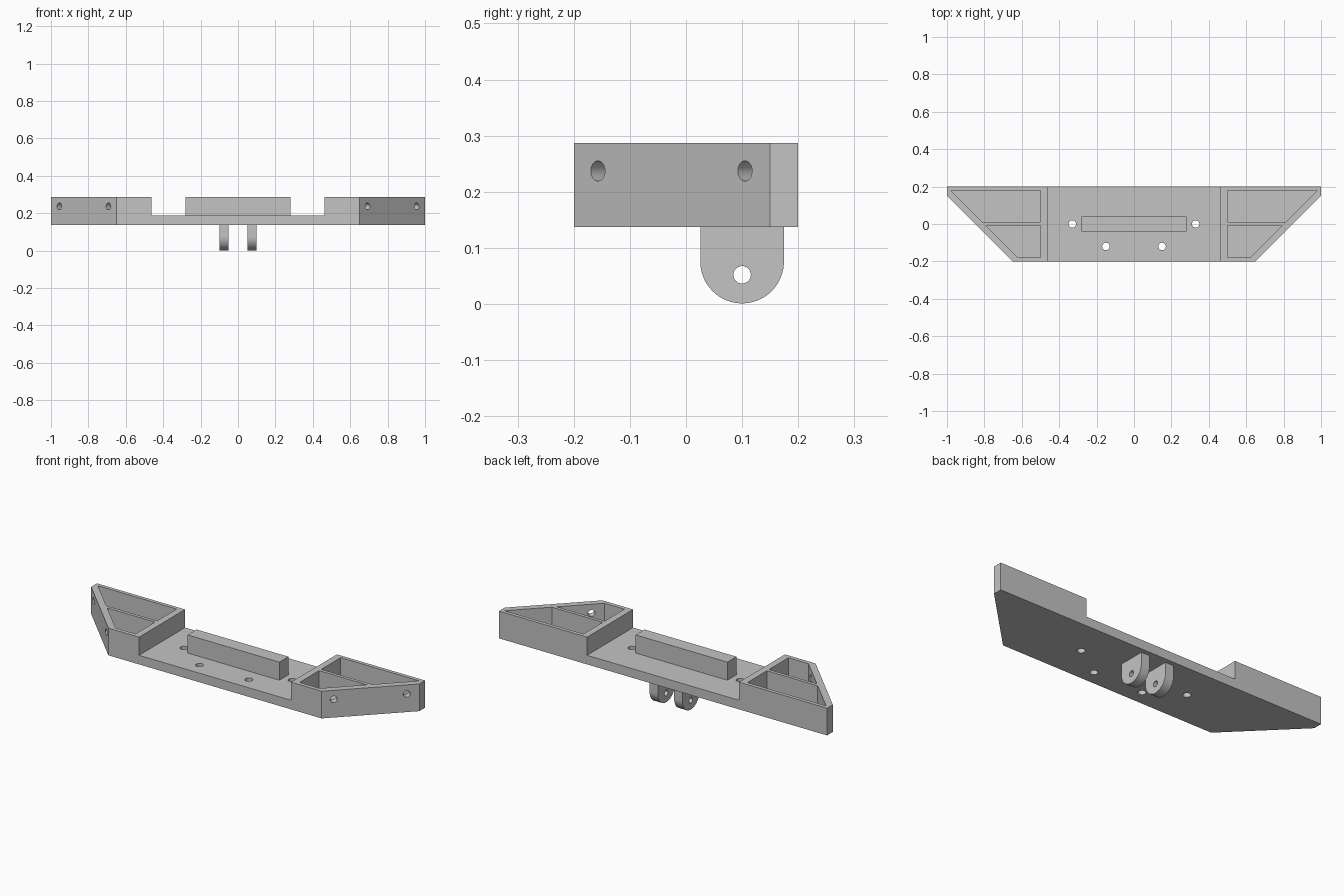
import bpy, bmesh, math
from mathutils import Vector

cube = bpy.data.objects.get("Cube")
if cube:
    bpy.data.objects.remove(cube, do_unlink=True)

grey = bpy.data.materials.new("plain grey")
grey.use_nodes = True
colour = (0.55, 0.55, 0.55, 1)
grey.diffuse_color = colour
grey.node_tree.nodes["Principled BSDF"].inputs["Base Color"].default_value = colour

BOTTOM, FLOOR, TOP = 0.137, 0.187, 0.287


def prism(name, points, direction):
    """Solid made by sweeping a flat polygon along a vector."""
    bm = bmesh.new()
    face = bm.faces.new([bm.verts.new(p) for p in points])
    swept = bmesh.ops.extrude_face_region(bm, geom=[face])["geom"]
    verts = [g for g in swept if isinstance(g, bmesh.types.BMVert)]
    bmesh.ops.translate(bm, verts=verts, vec=Vector(direction))
    bmesh.ops.recalc_face_normals(bm, faces=bm.faces)
    mesh = bpy.data.meshes.new(name)
    bm.to_mesh(mesh)
    bm.free()
    mesh.materials.append(grey)
    obj = bpy.data.objects.new(name, mesh)
    bpy.context.collection.objects.link(obj)
    return obj


def upright(name, outline, z0, z1):
    return prism(name, [(x, y, z0) for x, y in outline], (0, 0, z1 - z0))


def block(name, x, y, z0, z1):
    return upright(name, [(-x, -y), (x, -y), (x, y), (-x, y)], z0, z1)


def drill(centre, axis, radius, length):
    """Round cutter centred on a point."""
    axis = Vector(axis).normalized()
    turn = axis.to_track_quat('Z', 'Y')
    start = Vector(centre) - axis * length / 2
    ring = [start + turn @ Vector((radius * math.cos(a), radius * math.sin(a), 0))
            for a in (math.tau * i / 32 for i in range(32))]
    return prism("cutter", ring, axis * length)


def activate(obj):
    bpy.ops.object.select_all(action='DESELECT')
    obj.select_set(True)
    bpy.context.view_layer.objects.active = obj


def cut(obj, cutter):
    cutter.hide_render = True
    mod = obj.modifiers.new("cut", 'BOOLEAN')
    mod.operation, mod.solver, mod.object = 'DIFFERENCE', 'EXACT', cutter
    activate(obj)
    bpy.ops.object.modifier_apply(modifier=mod.name)
    bpy.data.objects.remove(cutter, do_unlink=True)


# Bumper body: tapered outline with a lowered middle
half = [(0.65, -0.2), (1, 0.15), (1, 0.2)]
body = upright("bumper_body", half + [(-x, y) for x, y in reversed(half)], BOTTOM, TOP)
cut(body, block("cutter", 0.463, 0.3, FLOOR, TOP + 0.1))

# Open pockets and angled wall holes in both raised ends
rear_pocket = [(0.5, 0.18), (0.5, 0.01), (0.81, 0.01), (0.98, 0.18)]
front_pocket = [(0.5, -0.008), (0.5, -0.178), (0.622, -0.178), (0.792, -0.008)]
for side in (-1, 1):
    for pocket in (rear_pocket, front_pocket):
        cut(body, upright("cutter", [(side * x, y) for x, y in pocket], FLOOR, TOP + 0.1))
    for y in (-0.157, 0.105):
        cut(body, drill((side * (0.85 + y), y, 0.237), (side, -1, 0), 0.018, 0.1))
    # Bolt holes through the floor
    for x, y in ((0.33, 0), (0.15, -0.12)):
        cut(body, drill((side * x, y, FLOOR), (0, 0, 1), 0.02, 0.3))

# Raised bar in the middle
rail = block("centre_bar", 0.28, 0.039, FLOOR, TOP)

# Pair of rounded lugs underneath
arc = [(0.1 + 0.0745 * math.cos(a), 0.0755 + 0.0745 * math.sin(a))
       for a in (math.pi * (1 + i / 32) for i in range(33))]
profile = arc + [(0.1745, BOTTOM), (0.0255, BOTTOM)]
parts = [body, rail]
for name, x in (("right_lug", -0.1), ("left_lug", 0.05)):
    lug = prism(name, [(x, y, z) for y, z in profile], (0.05, 0, 0))
    cut(lug, drill((x + 0.025, 0.1, 0.052), (1, 0, 0), 0.0155, 0.2))
    parts.append(lug)

for part in parts:
    activate(part)
    bpy.ops.object.shade_smooth_by_angle(angle=math.radians(30))
